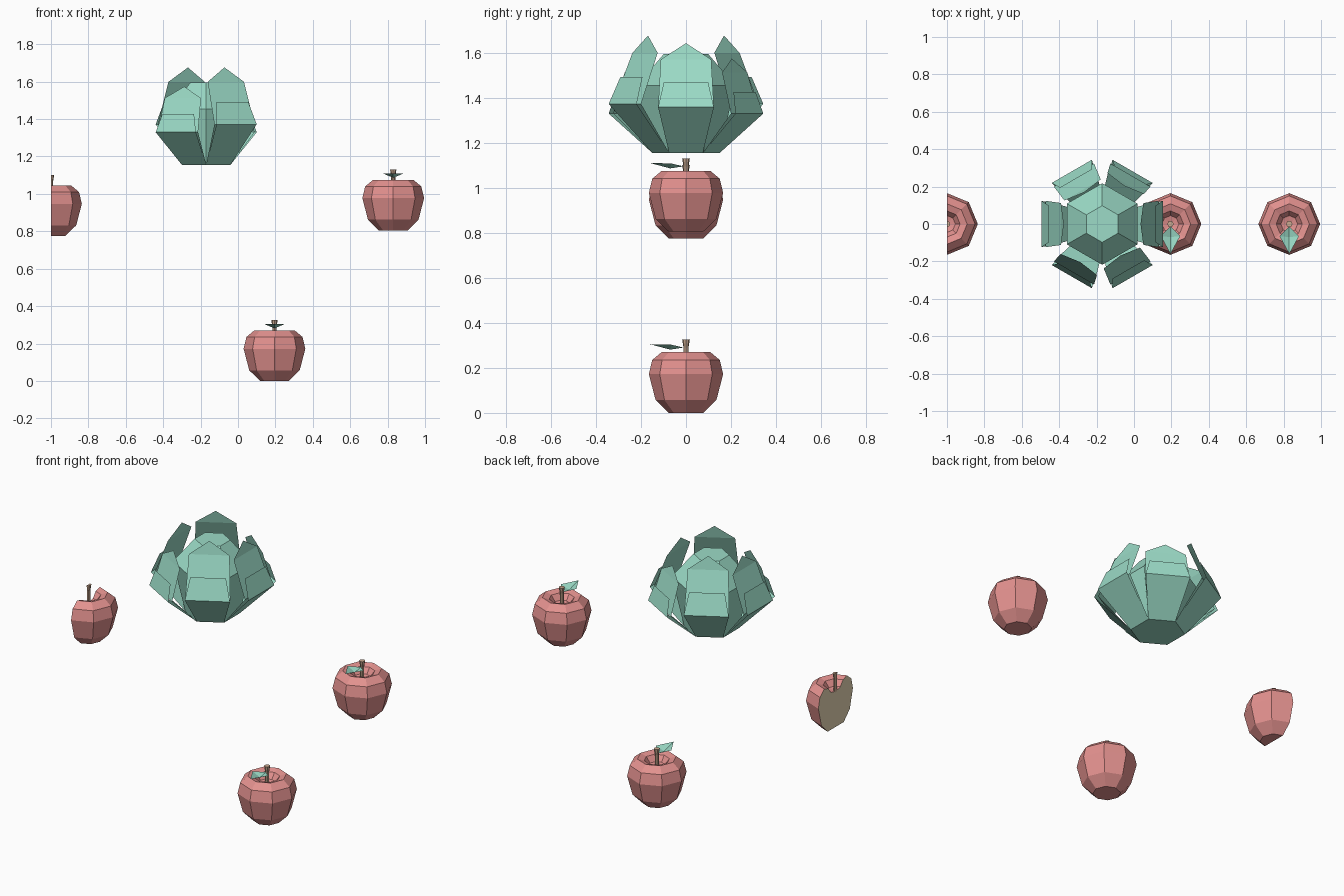
import bpy
import bmesh
from math import cos, sin, pi
from mathutils import Matrix, Vector

cube = bpy.data.objects.get("Cube")
if cube:
    bpy.data.objects.remove(cube)


def material(name, rgb):
    mat = bpy.data.materials.new(name)
    mat.use_nodes = True
    linear = [((c + 0.055) / 1.055) ** 2.4 for c in rgb] + [1.0]
    mat.diffuse_color = linear
    bsdf = next(n for n in mat.node_tree.nodes if n.type == 'BSDF_PRINCIPLED')
    bsdf.inputs["Base Color"].default_value = linear
    return mat


RED = material("apple red", (0.89, 0.57, 0.56))
GREEN = material("leaf green", (0.61, 0.86, 0.78))
BROWN = material("stem brown", (0.80, 0.67, 0.57))
CREAM = material("flesh cream", (0.94, 0.87, 0.73))


def finish(name, bm, location, mats):
    mesh = bpy.data.meshes.new(name)
    bm.to_mesh(mesh)
    bm.free()
    for mat in mats:
        mesh.materials.append(mat)
    obj = bpy.data.objects.new(name, mesh)
    obj.location = location
    bpy.context.collection.objects.link(obj)
    return obj


def lathe(name, profile, sides, location, mats, half=False):
    """Revolve (radius, z) points from pole to pole; a half gets a flat cut face."""
    bm = bmesh.new()
    steps = sides // 2 if half else sides
    columns = []
    for i in range(steps + 1):
        a = -pi / 2 + 2 * pi * i / sides
        columns.append([bm.verts.new((r * cos(a), r * sin(a), z)) for r, z in profile])
    for a, b in zip(columns, columns[1:]):
        for j in range(len(profile) - 1):
            bm.faces.new((a[j], b[j], b[j + 1], a[j + 1]))
    if half:
        cut = bm.faces.new(columns[0] + columns[-1][-2:0:-1])
        cut.material_index = len(mats) - 1
    bmesh.ops.remove_doubles(bm, verts=bm.verts[:], dist=0.0002)
    bmesh.ops.recalc_face_normals(bm, faces=bm.faces[:])
    return finish(name, bm, location, mats)


# Apples
APPLE = [(0, 0), (0.077, 0), (0.135, 0.057), (0.165, 0.172), (0.15, 0.235),
         (0.108, 0.27), (0.07, 0.258), (0.045, 0.225), (0, 0.215)]
STEM = [(0, 0.21), (0.011, 0.21), (0.011, 0.29), (0.017, 0.325), (0, 0.325)]


def apple_leaf(name, location):
    bm = bmesh.new()
    base, crease, tip = [bm.verts.new(p) for p in
                         ((0, -0.012, 0.29), (0, -0.07, 0.281), (0, -0.16, 0.305))]
    for side in (-1, 1):
        edge = bm.verts.new((side * 0.052, -0.065, 0.303))
        for tri in ((base, crease, edge), (crease, tip, edge)):
            bm.faces.new(tri if side > 0 else tri[::-1])
    for f in bm.faces:
        f.normal_update()
        if f.normal.z < 0:
            f.normal_flip()
    finish(name, bm, location, [GREEN])


def apple(prefix, location, half=False):
    lathe(prefix + "_body", APPLE, 8, location, [RED, CREAM] if half else [RED], half)
    lathe(prefix + "_stem", STEM, 8, location, [BROWN], half)
    if not half:
        apple_leaf(prefix + "_leaf", location)


apple("lower_apple", (0.195, 0, 0))
apple("upper_apple", (0.83, 0, 0.805))
apple("half_apple", (-1, 0, 0.775), half=True)

# Cabbage heart
CABBAGE = Vector((-0.17, 0, 1.155))
lathe("cabbage_heart", [(0, 0), (0.15, 0), (0.218, 0.30), (0.098, 0.44), (0, 0.44)],
      6, CABBAGE, [GREEN])


def sheet_leaf(name, rows, angle, rise):
    """Thin leaf from rows of (radius, height, half width); zero width is a point."""
    bm = bmesh.new()
    lines = []
    for r, z, w in rows:
        ends = (-w, w) if w else (0,)
        lines.append([bm.verts.new((r, y, z * rise)) for y in ends])
    for low, high in zip(lines, lines[1:]):
        bm.faces.new(low + high[::-1])
    bm.transform(Matrix.Rotation(angle, 4, 'Z'))
    finish(name, bm, CABBAGE, [GREEN])


# Cabbage leaves: a short outer and a pointed inner one on each side
for i in range(6):
    rise, lean = ((1.0, 0.0), (0.86, 0.03), (1.07, -0.01))[i % 3]
    angle = i * pi / 3
    foot = (0.13, 0, 0.075)
    outer = [foot, (0.325, 0.203, 0.124), (0.285 + lean / 2, 0.315, 0.098)]
    inner = [foot, (0.302, 0.203, 0.124), (0.22 + lean, 0.415, 0.112),
             (0.205 + lean, 0.487, 0)]
    sheet_leaf(f"outer_leaf_{i + 1}", outer, angle, rise)
    sheet_leaf(f"inner_leaf_{i + 1}", inner, angle, rise)
